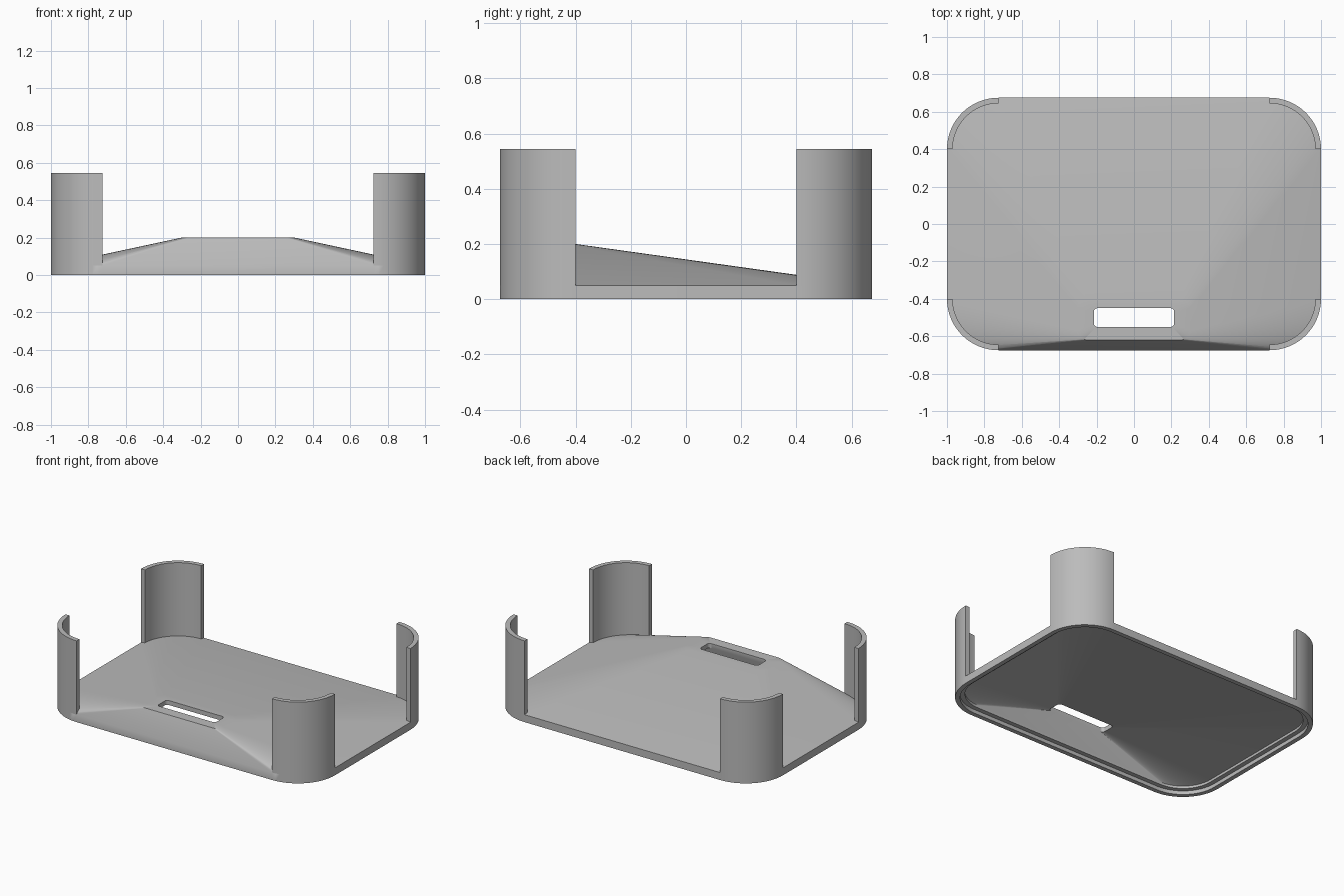
import bpy, bmesh, math

if "Cube" in bpy.data.objects:
    bpy.data.objects.remove(bpy.data.objects["Cube"])

HALF_X, HALF_Y, RADIUS = 1.0, 0.675, 0.275
RIM_Z, TOP_Z, POST_Z, WALL = 0.05, 0.2, 0.545, 0.03
SEGMENTS = 16

grey = bpy.data.materials.new("plain_grey")
grey.use_nodes = True
colour = (0.5, 0.5, 0.5, 1)
grey.diffuse_color = colour
grey.node_tree.nodes["Principled BSDF"].inputs["Base Color"].default_value = colour


def rounded_rect(hx, hy, r, z, cy=0.0):
    """Counter-clockwise outline; every outline has the same point count."""
    points = []
    for quarter, (sx, sy) in enumerate([(1, 1), (-1, 1), (-1, -1), (1, -1)]):
        for i in range(SEGMENTS + 1):
            a = math.pi / 2 * (quarter + i / SEGMENTS)
            points.append((sx * (hx - r) + r * math.cos(a),
                           cy + sy * (hy - r) + r * math.sin(a), z))
    return points


def inset_rim(d, z):
    return rounded_rect(HALF_X - d, HALF_Y - d, RADIUS - d, z)


def loft(name, outlines):
    """Join matching outlines into a closed, ring-shaped skin."""
    bm = bmesh.new()
    loops = [[bm.verts.new(p) for p in outline] for outline in outlines]
    for low, high in zip(loops, loops[1:] + loops[:1]):
        n = len(low)
        for i in range(n):
            j = (i + 1) % n
            bm.faces.new((low[i], low[j], high[j], high[i]))
    return finish(name, bm)


def finish(name, bm):
    bmesh.ops.recalc_face_normals(bm, faces=bm.faces)
    mesh = bpy.data.meshes.new(name)
    bm.to_mesh(mesh)
    bm.free()
    mesh.materials.append(grey)
    obj = bpy.data.objects.new(name, mesh)
    bpy.context.collection.objects.link(obj)
    bpy.ops.object.select_all(action="DESELECT")
    obj.select_set(True)
    bpy.context.view_layer.objects.active = obj
    bpy.ops.object.shade_smooth_by_angle(angle=math.radians(30))
    return obj


# Hollow sloping cover with a stepped underside and a slot through the top
loft("sloped_cover", [
    inset_rim(0, 0),
    inset_rim(0, RIM_Z),
    rounded_rect(0.3, 0.11, 0.05, TOP_Z, -0.51),
    rounded_rect(0.215, 0.05, 0.02, TOP_Z, -0.5),
    rounded_rect(0.215, 0.05, 0.02, TOP_Z - 0.03, -0.5),
    inset_rim(0.06, 0.042),
    inset_rim(0.06, 0.025),
    inset_rim(WALL, 0.025),
    inset_rim(WALL, 0),
])


# Curved corner posts standing on the rim
def corner_post(name, sx, sy):
    bm = bmesh.new()
    columns = []
    for i in range(SEGMENTS + 1):
        a = math.pi / 2 * i / SEGMENTS
        columns.append([bm.verts.new((
            sx * (HALF_X - RADIUS + r * math.cos(a)),
            sy * (HALF_Y - RADIUS + r * math.sin(a)), z))
            for r, z in ((RADIUS, RIM_Z), (RADIUS, POST_Z),
                         (RADIUS - WALL, POST_Z), (RADIUS - WALL, RIM_Z))])
    for a, b in zip(columns, columns[1:]):
        for k in range(4):
            m = (k + 1) % 4
            bm.faces.new((a[k], b[k], b[m], a[m]))
    bm.faces.new(columns[0])
    bm.faces.new(columns[-1])
    finish(name, bm)


for side, sx in (("left", 1), ("right", -1)):
    for end, sy in (("front", -1), ("back", 1)):
        corner_post(f"{end}_{side}_post", sx, sy)
